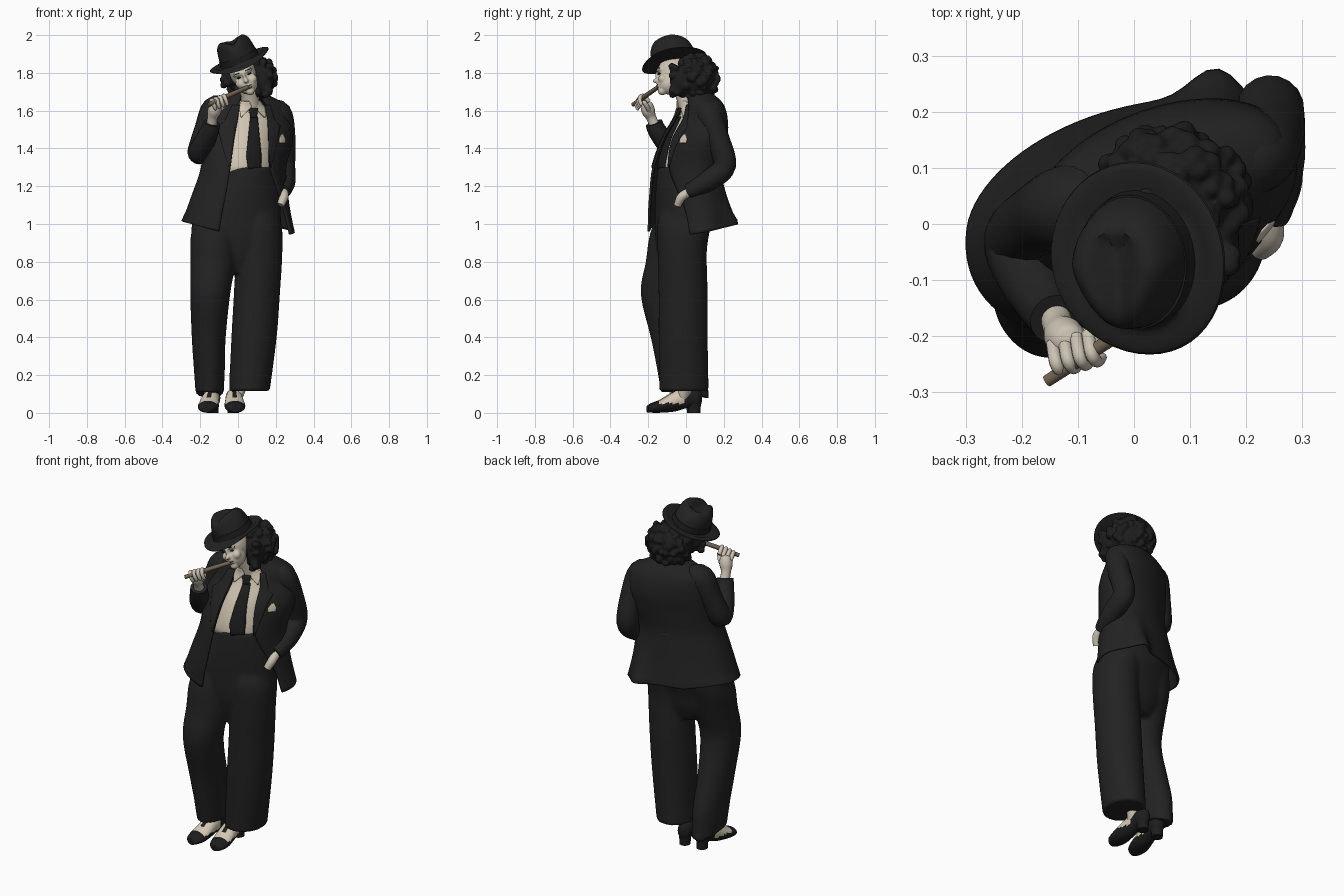
import bpy, bmesh, math, random
from mathutils import Vector, Matrix

if "Cube" in bpy.data.objects:
    bpy.data.objects.remove(bpy.data.objects["Cube"])

random.seed(4)
K = 0.25  # torso twist: the +x side sits further back


def material(name, r, g, b):
    m = bpy.data.materials.new(name)
    m.diffuse_color = (r, g, b, 1)
    m.use_nodes = True
    m.node_tree.nodes["Principled BSDF"].inputs["Base Color"].default_value = m.diffuse_color
    return m


SUIT = material("charcoal_cloth", .016, .016, .016)
BLACK = material("soft_black", .012, .012, .012)
SKIN = material("pale_skin", .60, .54, .45)
SHIRT = material("cream_cotton", .66, .575, .46)
CIGAR = material("cigar_brown", .17, .13, .09)
LIPS = material("lip_brown", .2, .11, .09)


def finish(name, bm, mats, sharp=50, normals=True):
    if normals:
        bmesh.ops.recalc_face_normals(bm, faces=bm.faces[:])
    me = bpy.data.meshes.new(name)
    bm.to_mesh(me)
    bm.free()
    for m in mats:
        me.materials.append(m)
    me.polygons.foreach_set("use_smooth", [True] * len(me.polygons))
    me.set_sharp_from_angle(angle=math.radians(sharp))
    ob = bpy.data.objects.new(name, me)
    bpy.context.collection.objects.link(ob)
    return ob


def melt(ob, voxel, smooth):
    r = ob.modifiers.new("merge", 'REMESH')
    r.mode, r.voxel_size, r.use_smooth_shade = 'VOXEL', voxel, True
    ob.modifiers.new("soften", 'SMOOTH').iterations = smooth


def merged(name, parts, mat, voxel, smooth):
    """Joins overlapping closed parts into one soft skin."""
    bm = bmesh.new()
    for p in parts:
        bm.from_mesh(p.data)
        bpy.data.objects.remove(p)
    melt(finish(name, bm, [mat]), voxel, smooth)


def spline(rows, n):
    """Catmull-Rom through tuples of any length."""
    out = []
    for i in range(len(rows) - 1):
        p0, p1, p2, p3 = (rows[max(0, i - 1)], rows[i], rows[i + 1], rows[min(len(rows) - 1, i + 2)])
        for j in range(n):
            t = j / n
            out.append(tuple(.5 * (2 * b + (c - a) * t + (2 * a - 5 * b + 4 * c - d) * t * t
                       + (3 * b - a - 3 * c + d) * t ** 3) for a, b, c, d in zip(p0, p1, p2, p3)))
    return out + [rows[-1]]


def skin_rings(bm, rings, closed, cap):
    vs = [[bm.verts.new(p) for p in r] for r in rings]
    n = len(vs[0])
    for a, b in zip(vs, vs[1:]):
        for i in range(n if closed else n - 1):
            j = (i + 1) % n
            bm.faces.new((a[i], a[j], b[j], b[i]))
    if cap:
        bm.faces.new(vs[0][::-1])
        bm.faces.new(vs[-1])


def loft(name, rows, mats, k=0.0, seg=36, n=4, warp=None, M=None, rule=None, sharp=50):
    """Rows are z, cx, cy, rx, ry and, for an open front, its two edge x values."""
    closed, rings = len(rows[0]) == 5, []
    for r in spline(rows, n):
        z, cx, cy, rx, ry = r[:5]
        a0, a1 = 0, 2 * math.pi
        if not closed:
            a0 = math.asin(max(-1, min(1, (r[6] - cx) / rx)))
            a1 += math.asin(max(-1, min(1, (r[5] - cx) / rx)))
        ring = []
        for i in range(seg if closed else seg + 1):
            a = a0 + (a1 - a0) * i / seg
            dx = rx * math.sin(a)
            p = Vector((cx + dx, cy - ry * math.cos(a) + k * dx, z))
            ring.append(warp(p) if warp else p)
        rings.append(ring)
    bm = bmesh.new()
    skin_rings(bm, rings, closed, closed)
    if rule:
        for f in bm.faces:
            f.material_index = rule(f.calc_center_median())
    if M:
        bm.transform(M)
    return finish(name, bm, mats, sharp, closed)


def tube(name, pts, mat, n=5, seg=18):
    """Round limb through x, y, z, radius points."""
    p = spline(pts, n)
    c = [Vector(q[:3]) for q in p]
    rings, prev, u = [], None, None
    for i, q in enumerate(p):
        t = (c[min(i + 1, len(c) - 1)] - c[max(i - 1, 0)]).normalized()
        u = t.orthogonal().normalized() if prev is None else prev.rotation_difference(t) @ u
        w, prev = t.cross(u), t
        rings.append([c[i] + q[3] * (math.cos(a) * u + math.sin(a) * w)
                      for a in (2 * math.pi * s / seg for s in range(seg))])
    bm = bmesh.new()
    skin_rings(bm, rings, True, True)
    return finish(name, bm, [mat])


def blobs(name, parts, mat, M=Matrix(), voxel=0, smooth=4):
    bm = bmesh.new()
    for loc, rad in parts:
        bmesh.ops.create_icosphere(bm, subdivisions=3, radius=1,
                                   matrix=M @ Matrix.Translation(loc) @ Matrix.Diagonal((*rad, 1)))
    ob = finish(name, bm, [mat], 180)
    if voxel:
        melt(ob, voxel, smooth)


def front_y(rows, z, x):
    rows = spline(rows, 8)
    a, b = next(((a, b) for a, b in zip(rows, rows[1:]) if a[0] <= z <= b[0]), (rows[-1],) * 2)
    t = (z - a[0]) / ((b[0] - a[0]) or 1)
    _, cx, cy, rx, ry = [p + (q - p) * t for p, q in zip(a[:5], b[:5])]
    u = max(-1, min(1, (x - cx) / rx))
    return cy - ry * math.sqrt(1 - u * u) + K * (x - cx)


def patch(name, base, strips, off, mat, cols=6):
    """Thin cloth piece lying on the front of a lofted body; strips are z, x0, x1."""
    fine = [tuple(a + (b - a) * j / 4 for a, b in zip(p, q))
            for p, q in zip(strips, strips[1:]) for j in range(4)] + [strips[-1]]
    grid = [[(x, front_y(base, z, x) - off, z) for x in (x0 + (x1 - x0) * i / cols for i in range(cols + 1))]
            for z, x0, x1 in fine]
    bm = bmesh.new()
    skin_rings(bm, grid, False, False)
    finish(name, bm, [mat]).modifiers.new("thickness", 'SOLIDIFY').thickness = .006


def low_back_hem(p):
    if p.z < .2:
        p.z -= max(0, p.y) * .3
    return p


# Trousers: hips and two legs melted together
merged("trousers", [
    loft("hips", [(.74, -.01, -.03, .10, .08), (.82, -.01, -.03, .19, .11), (.92, -.008, -.03, .235, .13),
         (1.05, -.005, -.01, .232, .155), (1.18, .025, .005, .197, .165), (1.30, .045, .02, .165, .17)], [SUIT], K * .3),
    loft("leg_left", [(.115, .06, -.01, .108, .13), (.4, .085, -.015, .12, .13), (.63, .1, -.015, .122, .13),
         (.85, .112, -.02, .123, .13), (1.0, .11, -.01, .12, .14), (1.1, .08, 0, .1, .12)], [SUIT]),
    loft("leg_right", [(.11, -.15, -.005, .075, .128), (.25, -.152, -.025, .083, .132), (.4, -.155, -.063, .09, .124),
         (.63, -.147, -.118, .106, .122), (.8, -.132, -.085, .12, .128), (.95, -.123, -.05, .125, .14),
         (1.1, -.08, 0, .11, .13)], [SUIT], warp=low_back_hem)], SUIT, .01, 6)

# Shirt front, collar and tie
shirt = [(1.24, .04, .03, .17, .165), (1.32, .05, .03, .165, .17), (1.45, .055, .05, .16, .15),
         (1.56, .06, .08, .16, .12), (1.62, .065, .065, .09, .09), (1.655, .066, .04, .06, .07)]
patch("shirt_front", shirt, [(1.26, -.09, .18), (1.45, -.08, .19), (1.56, -.07, .195), (1.62, -.015, .145),
      (1.655, .012, .12)], 0, SHIRT, 20)
patch("collar_wing_right", shirt, [(1.565, .015, .02), (1.62, .005, .072), (1.65, .02, .06)], .016, SHIRT)
patch("collar_wing_left", shirt, [(1.565, .14, .145), (1.62, .088, .145), (1.65, .085, .118)], .016, SHIRT)
patch("tie", shirt, [(1.29, .055, .125), (1.36, .045, .125), (1.57, .066, .104)], .01, BLACK)
patch("tie_knot", shirt, [(1.565, .068, .1), (1.615, .058, .106)], .02, BLACK)

# Jacket with open front, flared hem and lapels
jacket = [(.96, 0, .04, .295, .225, -.10, .275), (1.05, 0, .035, .275, .22, -.085, .25),
          (1.15, .01, .03, .25, .21, -.065, .22), (1.30, .03, .03, .22, .195, -.04, .17),
          (1.45, .05, .05, .235, .16, -.02, .165), (1.56, .05, .078, .22, .125, 0, .16),
          (1.625, .05, .08, .205, .105, .005, .15), (1.665, .058, .07, .125, .088, .015, .125),
          (1.69, .065, .05, .075, .075, .025, .105)]


def drape(p):
    """Hollows the back above a flared vent and lifts the hem at the side and back."""
    if p.y > 0:
        low, vent = max(0, min(1, (1.5 - p.z) / .2)), max(0, min(1, (1.25 - p.z) / .25))
        p.y -= .055 * low * p.y / .25 * (1 - vent * math.exp(-((p.x - .15) / .06) ** 2))
    if p.z < 1.06:
        f = (1.06 - p.z) / .1
        p.z += f * (.055 * max(0, -p.x - .1) / .2 + .05 * max(0, p.y) / .28 - .02 * max(0, p.x) / .28)
    return p


thick = loft("jacket_body", jacket, [SUIT], K, seg=64, warp=drape).modifiers.new("thickness", 'SOLIDIFY')
thick.thickness, thick.offset = .012, 0
patch("lapel_right", jacket, [(1.30, -.04, -.046), (1.40, -.03, -.08), (1.52, -.01, -.11), (1.54, -.005, -.075),
      (1.63, .01, -.03)], .012, SUIT)
patch("lapel_left", jacket, [(1.30, .17, .176), (1.40, .165, .2), (1.52, .16, .225), (1.54, .16, .2),
      (1.63, .145, .17)], .012, SUIT)
patch("pocket_square", jacket, [(1.43, .222, .25), (1.45, .22, .252), (1.475, .23, .24)], .014, SHIRT)

# Sleeves
tube("sleeve_right", [(-.07, .05, 1.6, .065), (-.12, .03, 1.603, .075), (-.165, .01, 1.5, .066),
     (-.205, -.03, 1.38, .063), (-.185, -.095, 1.42, .057), (-.152, -.15, 1.49, .05),
     (-.14, -.17, 1.535, .046)], SUIT)
tube("sleeve_left", [(.15, .1, 1.6, .055), (.218, .12, 1.585, .066), (.242, .165, 1.46, .062),
     (.243, .205, 1.31, .06), (.25, .12, 1.23, .055), (.242, .04, 1.185, .045), (.236, .015, 1.172, .04)], SUIT)

# Hands
tube("hand_left", [(.24, .03, 1.175, .024), (.243, -.022, 1.145, .024), (.225, -.045, 1.1, .02)], SKIN)
tube("wrist_right", [(-.14, -.165, 1.52, .028), (-.135, -.185, 1.565, .027), (-.125, -.2, 1.6, .036),
     (-.115, -.21, 1.635, .03), (-.112, -.213, 1.648, .012)], SKIN)
for i in range(4):
    x, y, z = -.145 + .021 * i, -.213 + .006 * i, 1.625 + .008 * i
    tube(f"finger_{i + 1}", [(x, y, z, .012), (x + .006, y - .035, z + .03, .012), (x + .016, y - .05, z + .012, .011),
         (x + .025, y - .042, z - .015, .009), (x + .026, y - .037, z - .02, .003)], SKIN, 4, 10)
tube("thumb", [(-.11, -.19, 1.59, .014), (-.08, -.205, 1.62, .013), (-.066, -.222, 1.645, .011),
     (-.062, -.226, 1.652, .003)], SKIN, 4, 10)

# Cigar
tube("cigar", [(-.155, -.28, 1.632, .011), (-.06, -.218, 1.676, .0125), (.055, -.145, 1.726, .011)], CIGAR, 4, 14)

# Head, tilted to the side and slightly down
TILT = Matrix.Rotation(math.radians(-22), 4, 'Y') @ Matrix.Rotation(math.radians(8), 4, 'X')
HEAD = Matrix.Translation((.03, -.07, 1.79)) @ TILT
tube("neck", [(.068, .02, 1.58, .05), (.064, 0, 1.66, .048), (.05, -.025, 1.74, .05)], SKIN)
face = [((0, .01, .015), (.07, .088, .09)), ((0, -.03, -.045), (.056, .06, .06)), ((0, -.068, -.085), (.024, .024, .022)),
        ((0, -.088, -.022), (.013, .024, .013)), ((0, -.08, .002), (.008, .014, .03)), ((0, -.078, -.055), (.026, .016, .018))]
for s in (-1, 1):
    face += [((s * .036, -.057, -.03), (.024, .025, .024)), ((s * .03, -.07, .024), (.028, .014, .011))]
blobs("head", face, SKIN, HEAD, .006, 3)
blobs("eyes", [((s * .03, -.073, .004), (.011, .008, .004)) for s in (-1, 1)], BLACK, HEAD)
blobs("eyebrows", [((s * .032, -.078, .028), (.018, .006, .003)) for s in (-1, 1)], BLACK, HEAD)
blobs("lips", [((0, -.09, -.052), (.023, .006, .003)), ((0, -.089, -.064), (.018, .006, .004))], LIPS, HEAD)

# Curly hair: a core covered in small curls
core, size = Vector((.068, .05, 1.772)), Vector((.123, .112, .116))
curls = [(core, size), ((-.035, -.025, 1.785), (.045, .05, .06)), ((.14, -.03, 1.76), (.048, .055, .08))]
while len(curls) < 190:
    d = Vector([random.gauss(0, 1) for _ in range(3)]).normalized()
    p = core + Vector(a * b for a, b in zip(d, size)) * random.uniform(.98, 1.06)
    r = random.uniform(.012, .022)
    if p.y > -.035:
        curls.append((p, (r, r, r * random.uniform(.7, 1.3))))
for i in range(16):
    z = 1.685 + .01 * i
    curls.append(((.155 + random.uniform(-.015, .015), -.065 + random.uniform(-.01, .03), z), (.022, .02, .018)))
    if z > 1.73:
        curls.append(((-.06 + random.uniform(-.02, .01), -.06 + random.uniform(0, .03), z), (.02, .02, .018)))
blobs("hair", curls, BLACK, voxel=.006, smooth=2)

# Fedora: curled brim and a pinched, creased crown
HAT = Matrix.Translation((.01, -.062, 1.862)) @ TILT


def pinch(p):
    if math.hypot(p.x, p.y) > .125:
        p.z += .012 * (p.x / .16) ** 2 + (p.y / .17) ** 2 * (-.016 if p.y < 0 else .008)
    h = max(0, min(1, (p.z - .02) / .11))
    if h:
        p.z -= .026 * h * math.exp(-(p.x / .035) ** 2) * (1 if p.y < .05 else .5)
        p.z -= .012 * h * max(0, p.y) / .08
        if p.y < 0:
            p.x *= 1 - .36 * h * min(1, -p.y / .1)
    return p


loft("hat", [(-.006, 0, 0, .1, .115), (-.008, 0, 0, .16, .17), (-.004, 0, 0, .166, .174), (.001, 0, 0, .161, .17),
     (.003, 0, 0, .135, .148), (.005, 0, 0, .106, .122), (.045, 0, -.002, .101, .118), (.09, 0, -.006, .094, .11),
     (.118, 0, -.008, .08, .096), (.131, 0, -.006, .058, .072), (.128, 0, 0, .03, .04), (.125, 0, 0, .004, .006)],
     [SUIT], seg=48, n=2, warp=pinch, M=HAT)
loft("hat_band", [(.004, 0, 0, .108, .124), (.036, 0, -.001, .104, .121)], [BLACK], seg=48, n=1, M=HAT)

# Two-tone heeled shoes, lofted from toe to heel
SWAP = Matrix(((1, 0, 0, 0), (0, 0, 1, 0), (0, 1, 0, 0), (0, 0, 0, 1)))
for side, x, y, yaw, lean in (("right", -.147, -.063, -8, 0), ("left", -.02, -.055, 3, .05)):
    M = Matrix.Translation((x, y, 0)) @ Matrix.Rotation(math.radians(yaw), 4, 'Z')
    loft("shoe_" + side, [(-.145, 0, .02, .025, .017), (-.125, 0, .026, .044, .025), (-.075, 0, .036, .055, .035),
         (0, 0, .062, .048, .054), (.06, 0, .078, .042, .052), (.115, 0, .078, .037, .048), (.138, 0, .078, .015, .03)],
         [BLACK, SHIRT], seg=28, M=M @ SWAP, rule=lambda c: int(-.085 < c.z < .04 and c.y > .05 and abs(c.x) > .006))
    loft("heel_" + side, [(0, 0, .1, .03, .032), (.03, 0, .1, .031, .033), (.06, 0, .098, .034, .038)], [BLACK], M=M)
    tube("ankle_" + side, [(x, y + .03, .06, .034), (x + lean * .6, y + .055, .13, .033), (x + lean, y + .06, .18, .034)], SKIN)
